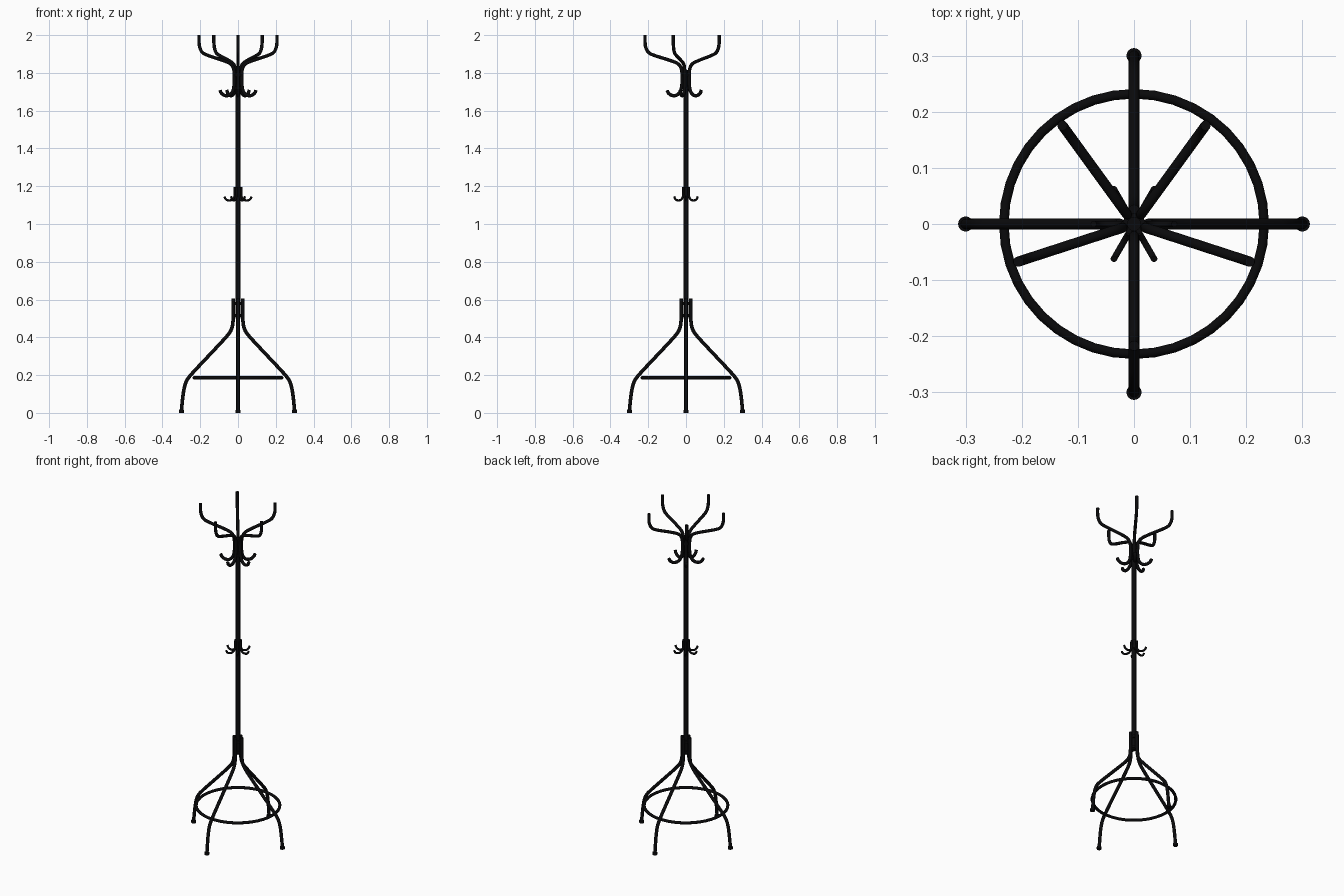
import bpy, bmesh, math
from mathutils import Vector

if "Cube" in bpy.data.objects:
    bpy.data.objects.remove(bpy.data.objects["Cube"])

black = bpy.data.materials.new("black_metal")
black.diffuse_color = (0.003, 0.003, 0.0035, 1)
black.use_nodes = True
black.node_tree.nodes["Principled BSDF"].inputs["Base Color"].default_value = black.diffuse_color


def finish(name, bm):
    bmesh.ops.recalc_face_normals(bm, faces=bm.faces)
    me = bpy.data.meshes.new(name)
    bm.to_mesh(me)
    bm.free()
    me.materials.append(black)
    ob = bpy.data.objects.new(name, me)
    bpy.context.collection.objects.link(ob)
    bpy.ops.object.select_all(action='DESELECT')
    ob.select_set(True)
    bpy.context.view_layer.objects.active = ob
    bpy.ops.object.shade_smooth_by_angle(angle=math.radians(40))
    return ob


def smooth_path(pts, steps=5):
    """Catmull-Rom through (radius, height) points."""
    p = [Vector(q) for q in pts]
    p = [2 * p[0] - p[1]] + p + [2 * p[-1] - p[-2]]
    out = []
    for i in range(1, len(p) - 2):
        a, b, c, d = p[i - 1:i + 3]
        for s in range(steps):
            t = s / steps
            out.append(0.5 * (2 * b + (c - a) * t + (2 * a - 5 * b + 4 * c - d) * t * t
                              + (3 * b - a - 3 * c + d) * t ** 3))
    return out + [p[-2]]


def tube(name, pts, rad, angle, sides=12):
    """Round bar swept along a path lying in a vertical plane through the axis."""
    path = smooth_path(pts)
    out = Vector((math.cos(angle), math.sin(angle), 0))
    side = Vector((-math.sin(angle), math.cos(angle), 0))
    up = Vector((0, 0, 1))
    bm = bmesh.new()
    rings = []
    n = len(path)
    for i, q in enumerate(path):
        t = (path[min(i + 1, n - 1)] - path[max(i - 1, 0)]).normalized()
        nrm = out * -t.y + up * t.x
        c = out * q.x + up * q.y
        rings.append([bm.verts.new(c + rad * (math.cos(a) * nrm + math.sin(a) * side))
                      for a in (2 * math.pi * k / sides for k in range(sides))])
    for r0, r1 in zip(rings, rings[1:]):
        for k in range(sides):
            j = (k + 1) % sides
            bm.faces.new((r0[k], r0[j], r1[j], r1[k]))
    bm.faces.new(rings[0])
    bm.faces.new(rings[-1])
    return finish(name, bm)


def cylinder(name, rad, z0, z1, x=0, y=0, sides=20):
    bm = bmesh.new()
    bmesh.ops.create_cone(bm, cap_ends=True, segments=sides, radius1=rad, radius2=rad, depth=z1 - z0)
    bmesh.ops.translate(bm, verts=bm.verts, vec=(x, y, (z0 + z1) / 2))
    return finish(name, bm)


# central pole and the collars that clamp legs and hooks to it
cylinder("pole", 0.0125, 0.50, 1.815)
for name, z in (("leg_collar_low", 0.515), ("leg_collar_high", 0.58),
                ("top_collar_low", 1.72), ("top_collar_high", 1.79)):
    cylinder(name, 0.020, z - 0.008, z + 0.008)

# four bent legs with round feet
leg = [(0.025, 0.605), (0.025, 0.55), (0.026, 0.49), (0.034, 0.445), (0.06, 0.405), (0.15, 0.308),
       (0.24, 0.212), (0.272, 0.17), (0.287, 0.12), (0.296, 0.05), (0.30, 0.008)]
for i in range(4):
    a = i * math.pi / 2
    tube(f"leg_{i + 1}", leg, 0.0095, a)
    cylinder(f"foot_{i + 1}", 0.0135, 0.0, 0.014, 0.30 * math.cos(a), 0.30 * math.sin(a), 16)

# umbrella ring between the legs
bm = bmesh.new()
N, M = 40, 10
v = [[bm.verts.new(((0.232 + 0.0085 * math.cos(b)) * math.cos(a),
                    (0.232 + 0.0085 * math.cos(b)) * math.sin(a), 0.186 + 0.0085 * math.sin(b)))
      for b in (2 * math.pi * j / M for j in range(M))] for a in (2 * math.pi * i / N for i in range(N))]
for i in range(N):
    for j in range(M):
        k, l = (i + 1) % N, (j + 1) % M
        bm.faces.new((v[i][j], v[k][j], v[k][l], v[i][l]))
finish("umbrella_ring", bm)

# five tall hat arms, each continuing down into a coat hook
arm = [(0.10, 1.708), (0.092, 1.692), (0.072, 1.680), (0.048, 1.683), (0.030, 1.702), (0.022, 1.735),
       (0.021, 1.78), (0.024, 1.82), (0.042, 1.848), (0.09, 1.868), (0.16, 1.890), (0.197, 1.907),
       (0.213, 1.935), (0.217, 1.965), (0.217, 2.0)]
for i in range(5):
    tube(f"hat_arm_{i + 1}", arm, 0.009, math.radians(-90 + 72 * i))

# six small hooks halfway up
hook = [(0.017, 1.195), (0.017, 1.165), (0.020, 1.143), (0.032, 1.128), (0.050, 1.125),
        (0.064, 1.131), (0.072, 1.145)]
for i in range(6):
    tube(f"small_hook_{i + 1}", hook, 0.006, math.radians(60 * i), 10)
